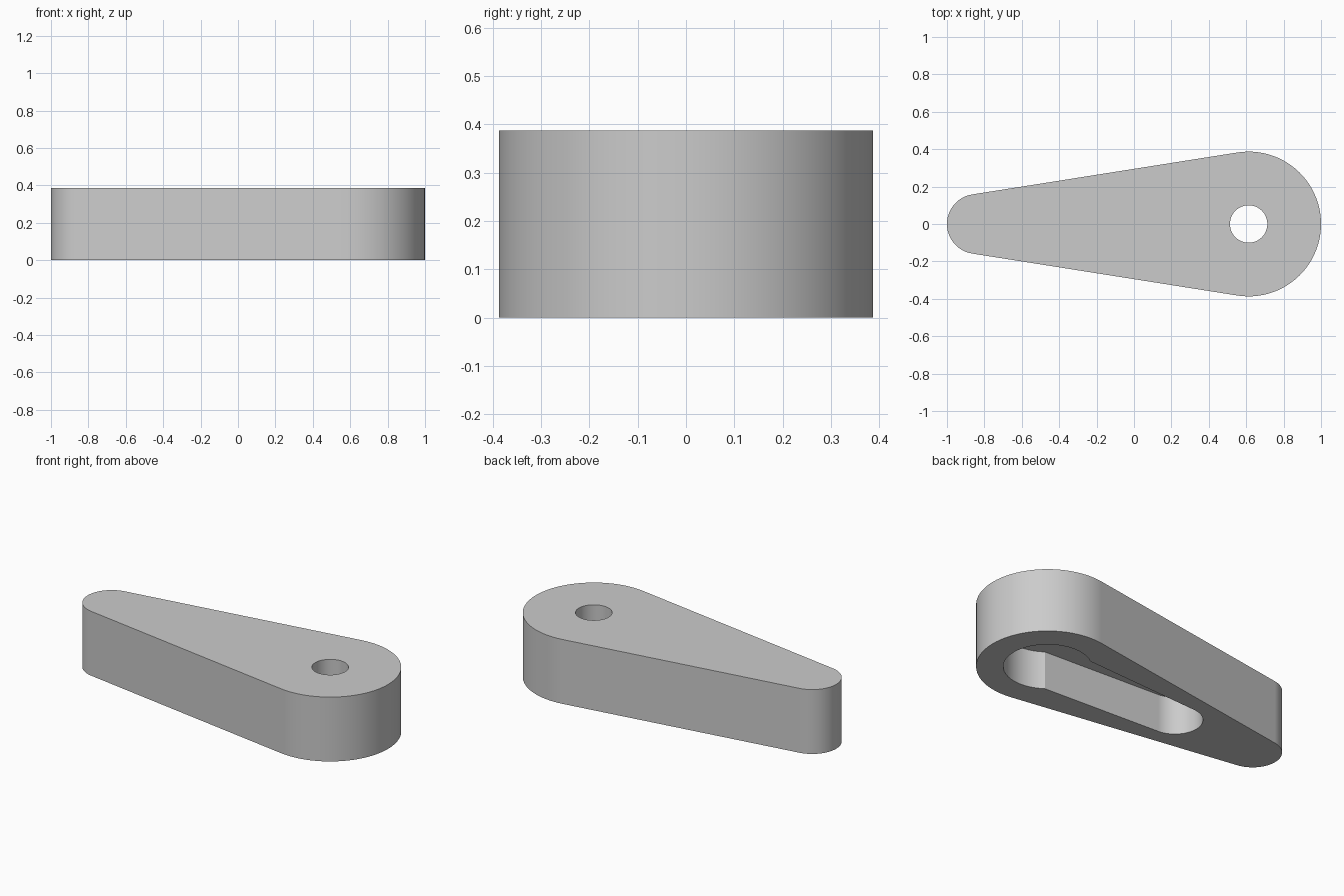
import bpy
import bmesh
from math import acos, cos, sin, pi

cube = bpy.data.objects.get("Cube")
if cube:
    bpy.data.objects.remove(cube, do_unlink=True)

# Main dimensions
HEIGHT = 0.387
BIG_X, BIG_R = 0.613, 0.387
SMALL_X, SMALL_R = -0.84, 0.16
POCKET_DEPTH = 0.23
SEGMENTS = 48


def arc(cx, r, start, end, n):
    return [(cx + r * cos(start + (end - start) * i / n),
             r * sin(start + (end - start) * i / n)) for i in range(n + 1)]


def tapered_outline(x1, r1, x2, r2):
    """Two circles joined by their common tangents, large one on the right."""
    a = acos((r2 - r1) / (x1 - x2))
    return arc(x1, r1, -a, a, SEGMENTS) + arc(x2, r2, a, 2 * pi - a, SEGMENTS // 2)


def circle_outline(cx, r):
    return arc(cx, r, 0, 2 * pi, SEGMENTS)[:-1]


def prism(name, outline, z0, z1):
    bm = bmesh.new()
    face = bm.faces.new([bm.verts.new((x, y, z0)) for x, y in outline])
    new = bmesh.ops.extrude_face_region(bm, geom=[face])["geom"]
    top = [v for v in new if isinstance(v, bmesh.types.BMVert)]
    bmesh.ops.translate(bm, verts=top, vec=(0, 0, z1 - z0))
    bmesh.ops.recalc_face_normals(bm, faces=bm.faces)
    mesh = bpy.data.meshes.new(name)
    bm.to_mesh(mesh)
    bm.free()
    obj = bpy.data.objects.new(name, mesh)
    bpy.context.collection.objects.link(obj)
    return obj


def cut(body, cutter):
    cutter.hide_render = True
    mod = body.modifiers.new("cut", "BOOLEAN")
    mod.operation = "DIFFERENCE"
    mod.solver = "EXACT"
    mod.object = cutter
    bpy.context.view_layer.objects.active = body
    bpy.ops.object.modifier_apply(modifier=mod.name)
    bpy.data.objects.remove(cutter, do_unlink=True)


# Solid tapered arm
arm = prism("lever_arm", tapered_outline(BIG_X, BIG_R, SMALL_X, SMALL_R), 0, HEIGHT)

# Underside recess: round socket joined to a tapered slot
cut(arm, prism("socket_cutter", circle_outline(BIG_X, 0.24), -0.1, POCKET_DEPTH))
cut(arm, prism("slot_cutter", tapered_outline(BIG_X, 0.2, -0.29, 0.152), -0.1, POCKET_DEPTH))

# Pivot hole through the top
cut(arm, prism("hole_cutter", circle_outline(BIG_X, 0.1), 0.1, HEIGHT + 0.1))

# Plain grey finish
grey = bpy.data.materials.new("light_grey")
grey.use_nodes = True
colour = (0.6, 0.6, 0.6, 1)
grey.diffuse_color = colour
grey.node_tree.nodes["Principled BSDF"].inputs["Base Color"].default_value = colour
arm.data.materials.clear()
arm.data.materials.append(grey)

# Smooth round walls with crisp rims
bpy.ops.object.select_all(action="DESELECT")
arm.select_set(True)
bpy.context.view_layer.objects.active = arm
bpy.ops.object.shade_smooth_by_angle(angle=pi / 9)
weighted = arm.modifiers.new("even_normals", "WEIGHTED_NORMAL")
weighted.keep_sharp = True
